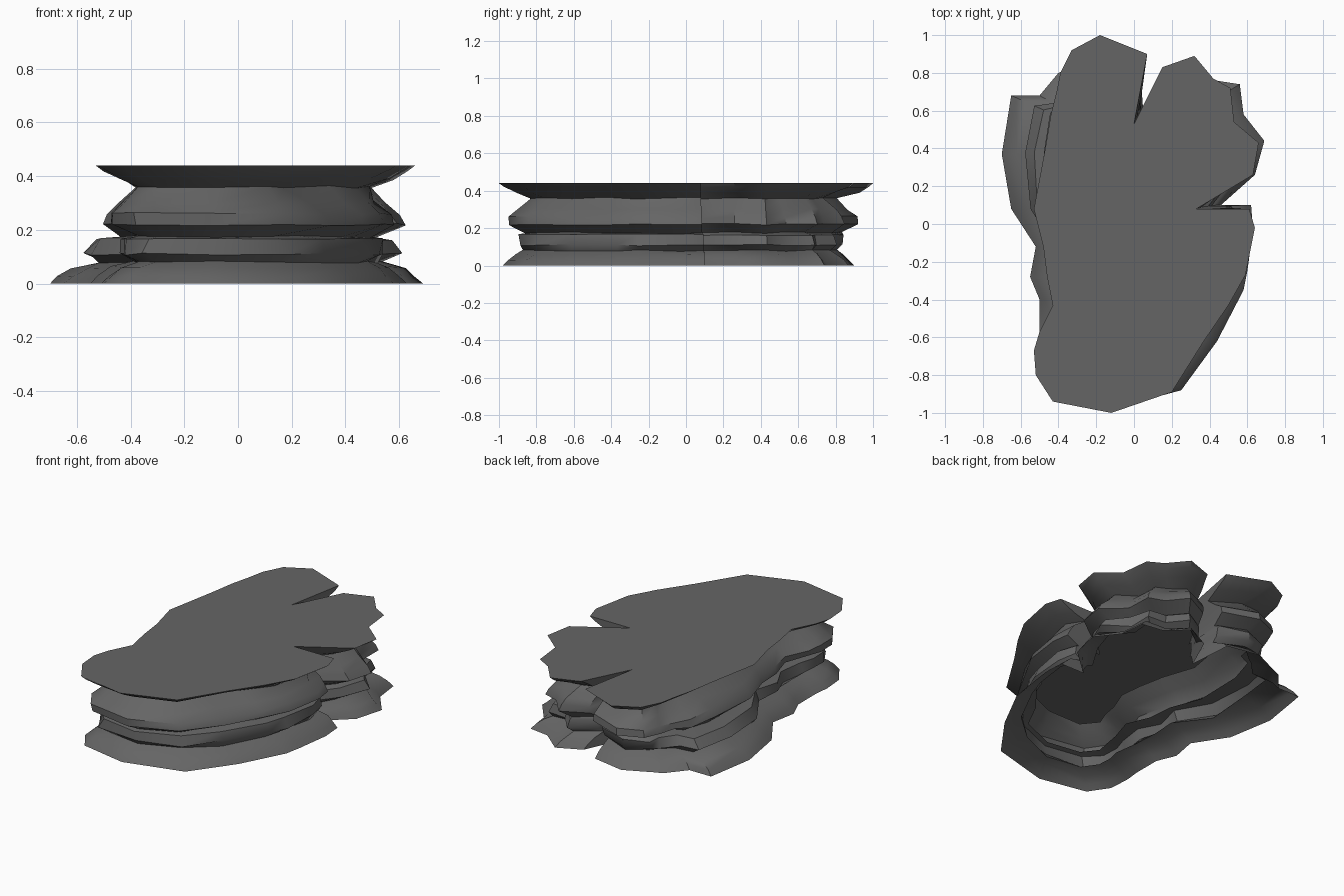
import bpy
import bmesh
import math
import random
from mathutils import Vector

random.seed(4)

if "Cube" in bpy.data.objects:
    bpy.data.objects.remove(bpy.data.objects["Cube"], do_unlink=True)

# Matching outlines in hundredths: top rim x, y, then ground rim x, y
OUTLINE = [
    (-12, -100, -12, -98), (20, -89, 25, -88), (37, -62, 44, -62),
    (50, -43, 58, -35), (59, -27, 60, -25), (64, -2, 63, -3),
    (61, 8, 62, 10), (33, 8, 46, 10), (63, 26, 64, 26),
    (66, 43, 69, 44), (53, 54, 58, 58), (51, 72, 56, 74),
    (42, 77, 43, 76), (32, 89, 30, 87), (15, 83, 15, 80),
    (0, 53, 5, 58), (7, 90, 3, 86), (-18, 100, -18, 90),
    (-33, 92, -35, 82), (-39, 80, -40, 80), (-41, 70, -50, 68),
    (-44, 58, -65, 68), (-47, 40, -70, 37), (-53, 8, -65, 8),
    (-48, -12, -52, -12), (-46, -28, -55, -28), (-43, -43, -50, -40),
    (-50, -57, -50, -57), (-53, -67, -51, -67), (-52, -80, -50, -80),
    (-43, -94, -42, -92),
]
CLEFTS = (7, 15)

# Weathered strata in hundredths: height, blend to top outline (percent), inset
STRATA = [
    (0, 0, 0), (3, 0, 3), (6, 5, 8), (8, 20, 13), (11, 20, 9),
    (16.5, 30, 10), (17.5, 65, 15), (22, 75, 5), (26, 80, 6),
    (30, 90, 11), (36, 100, 17), (39, 100, 9), (42, 100, 3), (44, 100, 0),
]


def make_material(name, value):
    material = bpy.data.materials.new(name)
    color = (value, value, value, 1.0)
    material.diffuse_color = color
    material.use_nodes = True
    shader = next(node for node in material.node_tree.nodes
                  if node.type == "BSDF_PRINCIPLED")
    shader.inputs["Base Color"].default_value = color
    shader.inputs["Roughness"].default_value = 0.9
    return material


def stratum_point(index, height, blend, inset, rough):
    """Blend the two outlines and pull the point towards the central spine."""
    top_x, top_y, base_x, base_y = OUTLINE[index]
    top = Vector((top_x, top_y, 0))
    base = Vector((base_x, base_y, 0))
    point = base.lerp(top, blend / 100)
    spine = Vector((0, max(-60, min(40, point.y)), 0))
    if index in CLEFTS:
        inset *= 0.3
    if rough:
        inset *= random.uniform(0.8, 1.2)
        height += random.uniform(-0.5, 0.5)
    point -= (point - spine).normalized() * inset
    point.z = height
    return point / 100


def build_rock():
    """Loft the strata into an open-bottomed shell with a flat top."""
    bm = bmesh.new()
    rings = []
    for level, (height, blend, inset) in enumerate(STRATA):
        rough = 0 < level < len(STRATA) - 1
        rings.append([bm.verts.new(stratum_point(i, height, blend, inset, rough))
                      for i in range(len(OUTLINE))])
    count = len(OUTLINE)
    for lower, upper in zip(rings, rings[1:]):
        for i in range(count):
            j = (i + 1) % count
            bm.faces.new((lower[i], lower[j], upper[j], upper[i]))
    bm.faces.new(rings[-1])
    bm.normal_update()

    mesh = bpy.data.meshes.new("layered_rock")
    bm.to_mesh(mesh)
    bm.free()
    rock = bpy.data.objects.new("layered_rock", mesh)
    bpy.context.collection.objects.link(rock)
    return rock


rock = build_rock()
rock.data.materials.append(make_material("dark_grey_stone", 0.13))

# Soft stone faces with crisp ledges
bpy.ops.object.select_all(action="DESELECT")
rock.select_set(True)
bpy.context.view_layer.objects.active = rock
bpy.ops.object.shade_smooth_by_angle(angle=math.radians(40))
